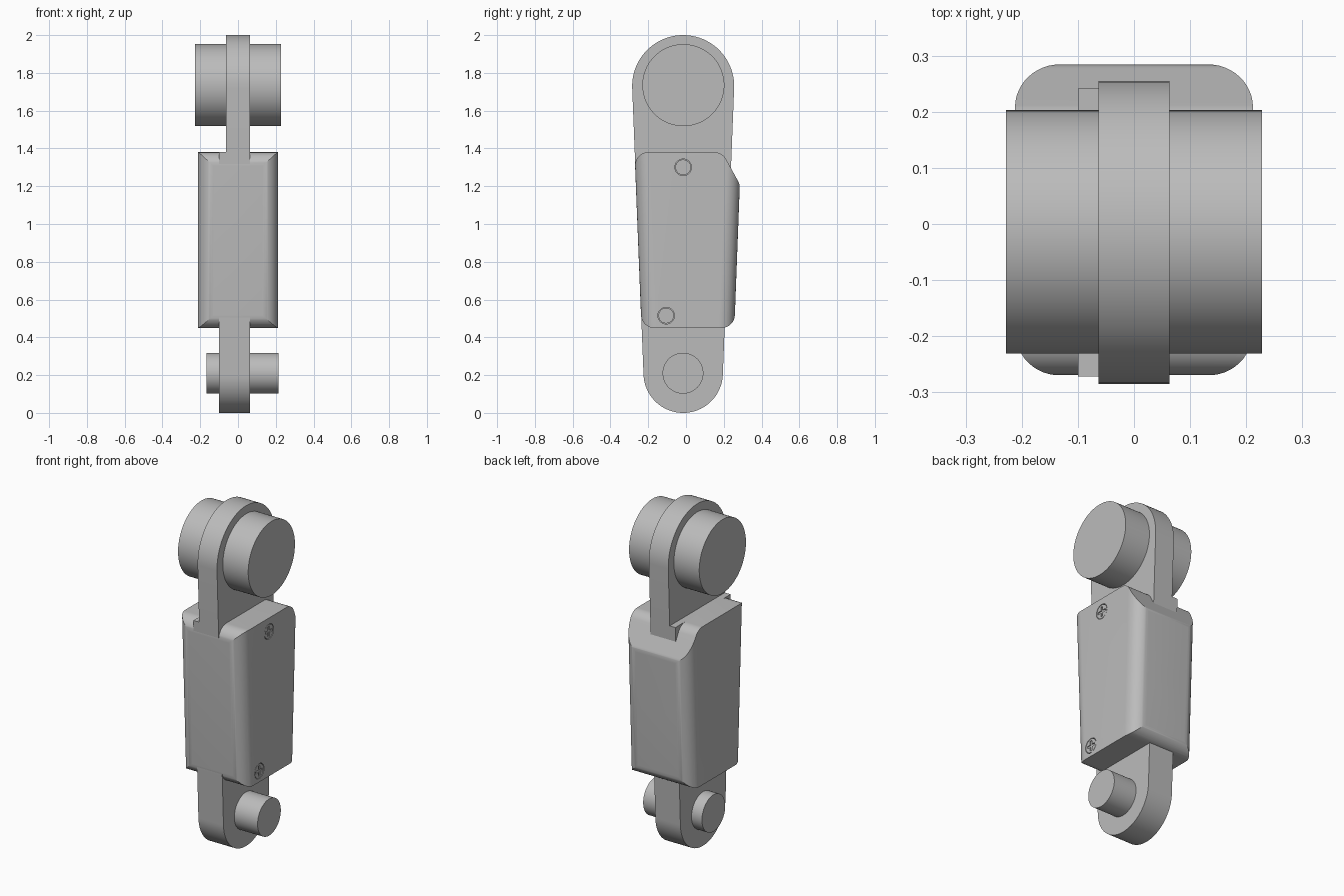
import bpy, bmesh
from math import sin, cos, pi, asin, tan, radians
from mathutils import Vector

if "Cube" in bpy.data.objects:
    bpy.data.objects.remove(bpy.data.objects["Cube"], do_unlink=True)

grey = bpy.data.materials.new("plain grey")
grey.use_nodes = True
grey.diffuse_color = (0.5, 0.5, 0.5, 1)
grey.node_tree.nodes["Principled BSDF"].inputs["Base Color"].default_value = (0.5, 0.5, 0.5, 1)


def loft(name, bottom, top):
    """Solid between two matching closed loops of 3D points."""
    bm = bmesh.new()
    a = [bm.verts.new(p) for p in bottom]
    b = [bm.verts.new(p) for p in top]
    bm.faces.new(a)
    bm.faces.new(b)
    for i in range(len(a)):
        j = (i + 1) % len(a)
        bm.faces.new((a[i], a[j], b[j], b[i]))
    bmesh.ops.recalc_face_normals(bm, faces=bm.faces)
    mesh = bpy.data.meshes.new(name)
    bm.to_mesh(mesh)
    bm.free()
    mesh.materials.append(grey)
    ob = bpy.data.objects.new(name, mesh)
    bpy.context.collection.objects.link(ob)
    return ob


def extrude_x(name, profile, x0, x1):
    return loft(name, [(x0, y, z) for y, z in profile], [(x1, y, z) for y, z in profile])


def circle(y, z, r, n=64):
    return [(y + r * cos(2 * pi * i / n), z + r * sin(2 * pi * i / n)) for i in range(n)]


def fillet(corners, steps=12):
    """Round each (u, v, radius) corner of a convex outline."""
    out = []
    for i, (u, v, r) in enumerate(corners):
        p = Vector((u, v))
        d0 = (Vector(corners[i - 1][:2]) - p).normalized()
        d1 = (Vector(corners[(i + 1) % len(corners)][:2]) - p).normalized()
        half = d0.angle(d1) / 2
        centre = p + (d0 + d1).normalized() * (r / sin(half))
        s = p + d0 * (r / tan(half)) - centre
        e = p + d1 * (r / tan(half)) - centre
        turn = s.angle(e)
        for k in range(steps + 1):
            t = k / steps
            q = centre + (s * sin((1 - t) * turn) + e * sin(t * turn)) / sin(turn)
            out.append((q.x, q.y))
    return out


def boolean(ob, cutter, operation):
    mod = ob.modifiers.new("cut", "BOOLEAN")
    mod.operation, mod.object, mod.solver = operation, cutter, "EXACT"
    bpy.ops.object.select_all(action="DESELECT")
    bpy.context.view_layer.objects.active = ob
    ob.select_set(True)
    bpy.ops.object.modifier_apply(modifier=mod.name)
    bpy.data.objects.remove(cutter, do_unlink=True)


# Link arm: a tapered rounded bar, thin above the housing top and thick below
MID, TOP_Z, TOP_R, LOW_Z, LOW_R, SPLIT = -0.015, 1.73, 0.27, 0.21, 0.21, 1.38
tilt = asin((TOP_R - LOW_R) / (TOP_Z - LOW_Z))


def half_width(z):
    return (LOW_R + (z - LOW_Z) * sin(tilt)) / cos(tilt)


def arc(z, r, a0, a1, n=40):
    return [(MID + r * cos(a0 + (a1 - a0) * i / n), z + r * sin(a0 + (a1 - a0) * i / n))
            for i in range(n + 1)]


w = half_width(SPLIT)
upper = arc(TOP_Z, TOP_R, -tilt, pi + tilt) + [(MID - w, SPLIT), (MID + w, SPLIT)]
lower = arc(LOW_Z, LOW_R, pi + tilt, 2 * pi - tilt) + [(MID + w, SPLIT), (MID - w, SPLIT)]
parts = [extrude_x("upper_arm", upper, -0.063, 0.063),
         extrude_x("lower_arm", lower, -0.1, 0.063)]

# Pivot pins
parts.append(extrude_x("upper_pin", circle(-0.014, 1.735, 0.217, 96), -0.228, 0.228))
parts.append(extrude_x("lower_pin", circle(-0.016, 0.21, 0.108), -0.168, 0.214))


# Housing: side profile crossed with a rounded, tapering plan section
def front(z):
    return MID - half_width(z) - 0.001


def back(z):
    return 0.258 + (z - 0.5) * 0.038


def section(z):
    x, r = 0.212, 0.082
    loop = fillet([(-x, front(z), r), (x, front(z), r), (x, back(z), r), (-x, back(z), r)])
    return [(u, v, z) for u, v in loop]


BASE = 0.45
side = fillet([(front(BASE), BASE, 0.07), (back(BASE), BASE, 0.07), (back(1.21), 1.21, 0.06),
               (0.192, SPLIT, 0.07), (front(SPLIT), SPLIT, 0.07)])
housing = loft("housing", section(0.3), section(1.5))
boolean(housing, extrude_x("side_cutter", side, -0.4, 0.4), "INTERSECT")
parts.append(housing)

# Cross-head screws sunk into the left face
for label, y, z in (("upper", -0.015, 1.3), ("lower", -0.105, 0.515)):
    boolean(housing, extrude_x("pocket", circle(y, z, 0.044, 32), 0.203, 0.25), "DIFFERENCE")
    head = extrude_x(label + "_screw", circle(y, z, 0.041, 32), 0.2, 0.211)
    for a, b in ((0.03, 0.007), (0.007, 0.03)):
        slot = [(y - a, z - b), (y + a, z - b), (y + a, z + b), (y - a, z + b)]
        boolean(head, extrude_x("slot", slot, 0.205, 0.25), "DIFFERENCE")
    parts.append(head)

# Smooth round surfaces, keep edges crisp
bpy.ops.object.select_all(action="DESELECT")
for ob in parts:
    ob.select_set(True)
bpy.context.view_layer.objects.active = parts[0]
bpy.ops.object.shade_smooth_by_angle(angle=radians(25))
